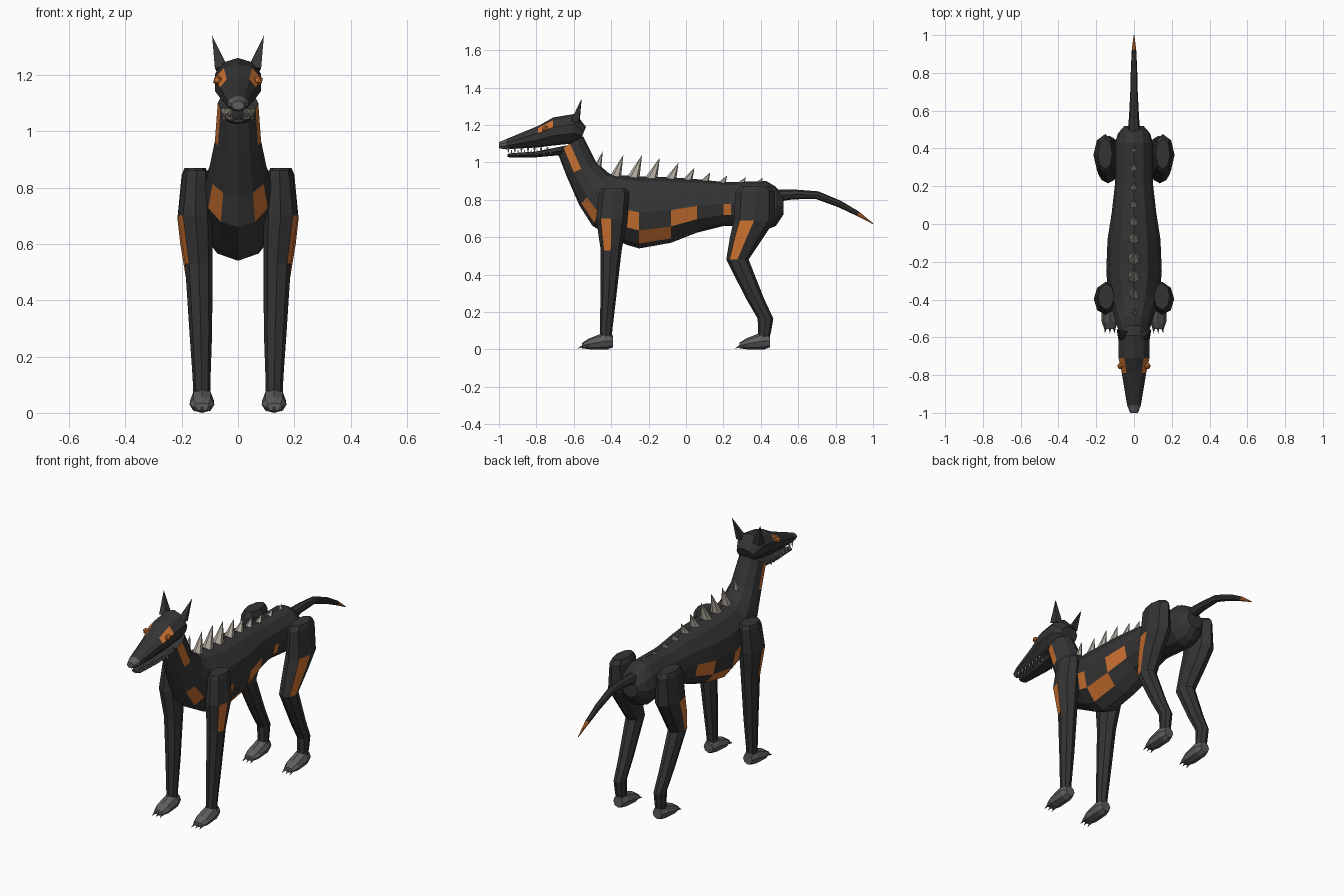
import bpy, bmesh, math
from mathutils import Vector, Matrix

cube = bpy.data.objects.get("Cube")
if cube:
    bpy.data.objects.remove(cube)


def material(name, r, g, b):
    m = bpy.data.materials.new(name)
    m.use_nodes = True
    m.diffuse_color = (r, g, b, 1)
    shader = m.node_tree.nodes["Principled BSDF"]
    shader.inputs["Base Color"].default_value = (r, g, b, 1)
    shader.inputs["Roughness"].default_value = 0.9
    return m


FUR = material("black fur", .034, .034, .034)
TAN = material("orange tan", .62, .17, .03)
CHEST = material("charcoal chest", .055, .055, .055)
GREY = material("grey skin", .11, .11, .11)
BONE = material("pale bone", .45, .41, .35)
CLAW = material("dark horn", .12, .09, .08)


def finish(name, bm, mats):
    bmesh.ops.recalc_face_normals(bm, faces=bm.faces)
    mesh = bpy.data.meshes.new(name)
    bm.to_mesh(mesh)
    bm.free()
    for m in mats:
        mesh.materials.append(m)
    obj = bpy.data.objects.new(name, mesh)
    bpy.context.collection.objects.link(obj)
    return obj


def loft(name, rings, sides, mats, rule=lambda i, k: 0):
    """Skin rings of (centre, axis, cross axis); rule picks the colour of ring i, side k."""
    bm = bmesh.new()
    loops = []
    for c, a, b in rings:
        angles = [math.tau * k / sides for k in range(sides)]
        loops.append([bm.verts.new(c + a * math.cos(t) + b * math.sin(t)) for t in angles])
    for i in range(len(loops) - 1):
        p, q = loops[i], loops[i + 1]
        for k in range(sides):
            n = (k + 1) % sides
            bm.faces.new((p[k], p[n], q[n], q[k])).material_index = rule(i, k)
    bm.faces.new(loops[0]).material_index = rule(0, 0)
    bm.faces.new(loops[-1]).material_index = rule(len(loops) - 2, 0)
    return finish(name, bm, mats)


def upright(rows, x=0):
    """Rings from rows of top y, top z, bottom y, bottom z, half width."""
    out = []
    for ty, tz, by, bz, w in rows:
        top, low = Vector((x, ty, tz)), Vector((x, by, bz))
        out.append(((top + low) / 2, (top - low) / 2, Vector((w, 0, 0))))
    return out


def cone(name, base, tip, radius, sides, mat, squash=1):
    base, tip = Vector(base), Vector(tip)
    d = tip - base
    turn = d.to_track_quat('Z', 'Y').to_matrix().to_4x4()
    place = Matrix.Translation((base + tip) / 2) @ turn @ Matrix.Diagonal((1, squash, 1, 1))
    bm = bmesh.new()
    bmesh.ops.create_cone(bm, cap_ends=True, segments=sides, radius1=radius,
                          radius2=0, depth=d.length, matrix=place)
    return finish(name, bm, [mat])


# Neck and torso, with tan patches on chosen faces
body_rows = [
    (-.55, 1.14, -.69, 1.06, .072),
    (-.48, 1.0, -.64, .93, .082),
    (-.41, .94, -.57, .77, .105),
    (-.36, .93, -.50, .66, .122),
    (-.30, .93, -.32, .56, .142),
    (-.25, .925, -.25, .54, .147),
    (-.08, .92, -.08, .57, .14),
    (.06, .91, .06, .625, .118),
    (.20, .895, .20, .66, .102),
    (.24, .895, .24, .66, .1),
    (.43, .90, .43, .64, .1),
    (.48, .87, .48, .66, .085),
    (.52, .82, .52, .72, .05),
]
patches = {(0, 3), (2, 4), (4, 3), (5, 4), (6, 3), (8, 3)}


def body_rule(i, k):
    side = min(k, 11 - k)
    if (i, side) in patches:
        return 1
    return 2 if side == 5 and 2 <= i <= 6 else 0


loft("torso", upright(body_rows), 12, [FUR, TAN, CHEST], body_rule)

# Skull and muzzle, with tan brows and a grey nose
head_rows = [
    (-.535, 1.19, -.565, 1.115, .055),
    (-.59, 1.26, -.615, 1.10, .085),
    (-.71, 1.24, -.71, 1.09, .086),
    (-.79, 1.195, -.79, 1.08, .068),
    (-.96, 1.125, -.96, 1.07, .038),
    (-1.0, 1.108, -1.0, 1.075, .022),
]


def head_rule(i, k):
    if i == 4:
        return 2
    return 1 if i == 2 and min(k, 9 - k) == 1 else 0


loft("head", upright(head_rows), 10, [FUR, TAN, GREY], head_rule)

# Lower jaw
jaw_rows = [
    (-.64, 1.09, -.66, 1.04, .058),
    (-.80, 1.058, -.80, 1.027, .045),
    (-.94, 1.048, -.94, 1.025, .03),
    (-.955, 1.043, -.955, 1.03, .02),
]
loft("lower_jaw", upright(jaw_rows), 8, [FUR])

# Tail with a tan tip: y, z, radius
tail = [(.48, .82, .034), (.58, .828, .026), (.70, .825, .02), (.82, .778, .017),
        (.92, .725, .012), (1.0, .672, .002)]
tail_rings = [(Vector((0, y, z)), Vector((r * .3, 0, 0)) * 3.3, Vector((0, r * .4, r)))
              for y, z, r in tail]
loft("tail", tail_rings, 8, [FUR, TAN], lambda i, k: int(i == 4))

# Row of back spines: tip y, base z, tip z, radius
spines = [(-.445, .96, 1.06, .024), (-.335, .92, 1.04, .032), (-.235, .92, 1.04, .034),
          (-.14, .915, 1.025, .034), (-.04, .91, .998, .031), (.045, .905, .972, .028),
          (.13, .895, .947, .025), (.22, .89, .93, .022), (.32, .89, .92, .02),
          (.41, .89, .918, .018)]
for y, z0, z1, r in spines:
    cone("back_spine", (0, y - r * 1.4, z0 - .01), (0, y, z1), r, 6, BONE)

# Leg rows: z, centre y, half depth, inner x, outer x
front_rows = [
    (.86, -.385, .068, .105, .19),
    (.84, -.385, .08, .1, .196),
    (.70, -.397, .084, .09, .213),
    (.53, -.40, .056, .09, .188),
    (.28, -.415, .042, .092, .172),
    (.11, -.427, .034, .098, .16),
    (.04, -.43, .03, .098, .158),
]
hind_rows = [
    (.87, .37, .08, .115, .19),
    (.845, .37, .106, .105, .2),
    (.69, .365, .11, .09, .215),
    (.60, .325, .09, .09, .205),
    (.48, .275, .06, .09, .185),
    (.27, .37, .048, .095, .17),
    (.165, .425, .042, .098, .162),
    (.09, .42, .034, .098, .16),
    (.04, .41, .03, .098, .158),
]


def leg(name, side, rows, tan_rows):
    rings = []
    for z, y, d, inner, outer in rows:
        rings.append((Vector((side * (inner + outer) / 2, y, z)),
                      Vector((side * (outer - inner) / 2, 0, 0)), Vector((0, -d, 0))))
    loft(name, rings, 8, [FUR, TAN], lambda i, k: int(i in tan_rows and k == 0))


def paw(name, side, y):
    x = side * .128
    rows = [(y + .04, .075, y + .04, .012, .03), (y - .01, .09, y + .01, 0, .042),
            (y - .09, .058, y - .08, 0, .044), (y - .125, .035, y - .125, .006, .03)]
    loft(name, upright(rows, x), 8, [GREY])
    for k in (-1, 0, 1):
        cone(name + "_claw", (x + k * .022, y - .11, .022),
             (x + k * .026, y - .15, .004), .01, 5, CLAW)


for side, label in ((1, "left"), (-1, "right")):
    leg(label + "_front_leg", side, front_rows, {2})
    leg(label + "_hind_leg", side, hind_rows, {2, 3})
    paw(label + "_front_paw", side, -.43)
    paw(label + "_hind_paw", side, .41)

    # Ears and eyes
    cone(label + "_ear", (side * .058, -.592, 1.222), (side * .092, -.558, 1.34),
         .034, 4, FUR, .8)
    bm = bmesh.new()
    bmesh.ops.create_icosphere(bm, subdivisions=1, radius=.018,
                               matrix=Matrix.Translation((side * .072, -.752, 1.18)))
    finish(label + "_eye", bm, [TAN])

    # Upper and lower teeth along the muzzle edge
    for k in range(7):
        y = -.95 + k * .035
        x = side * (.026 + k * .0045)
        cone("upper_tooth", (x, y, 1.08), (x, y, 1.045), .007, 4, BONE)
        cone("lower_tooth", (x * .9, y + .017, 1.042), (x * .95, y + .017, 1.072), .006, 4, BONE)
